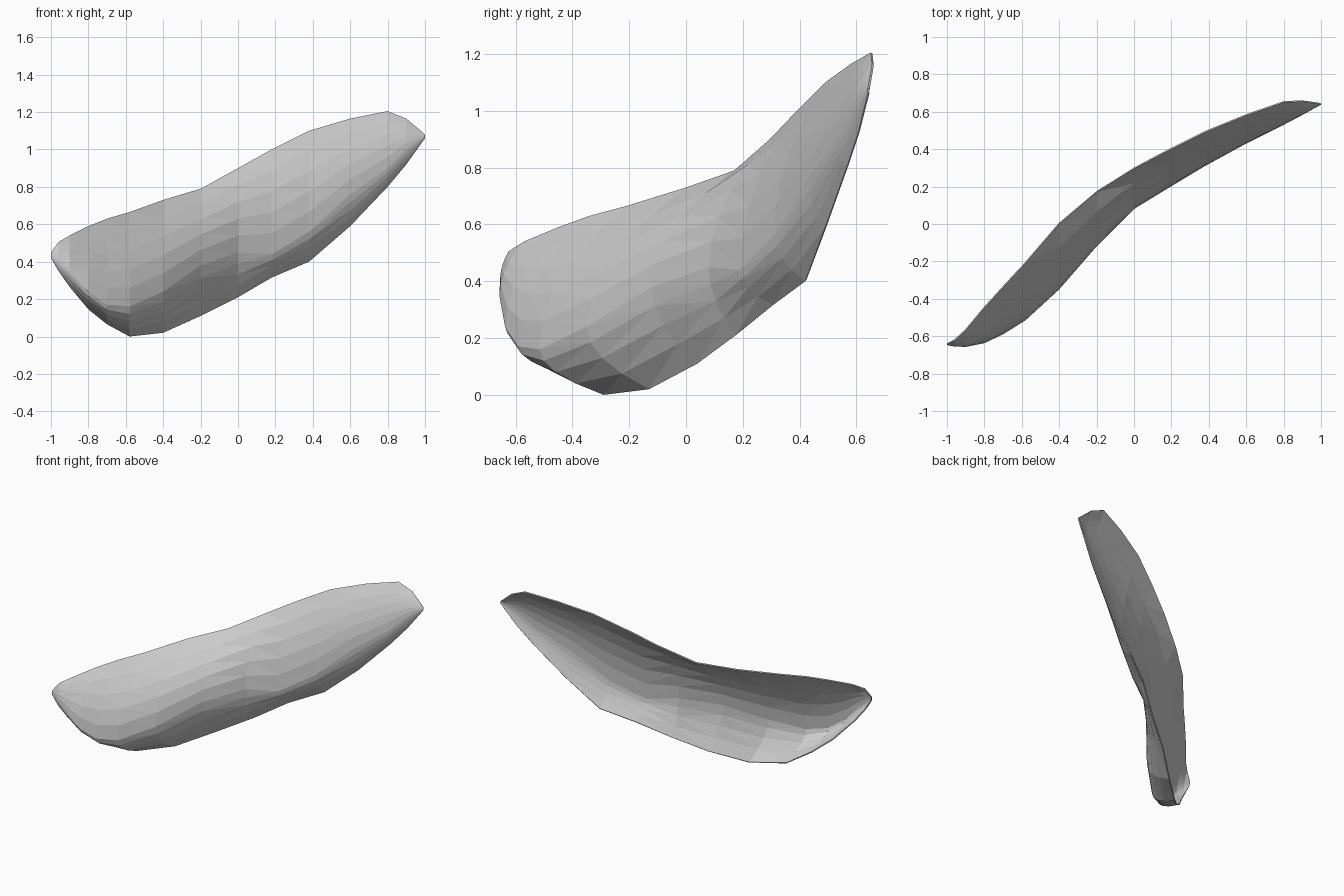
import bpy, bmesh

if "Cube" in bpy.data.objects:
    bpy.data.objects.remove(bpy.data.objects["Cube"])

# Stations along the shell: x, lower rim (y, z), belly (y, z), upper rim (y, z)
STATIONS = [
    (-1.0, -.645, .42, -.647, .43, -.645, .45),
    (-.96, -.635, .35, -.655, .40, -.625, .505),
    (-.90, -.60, .265, -.657, .35, -.57, .54),
    (-.80, -.50, .145, -.637, .24, -.45, .59),
    (-.70, -.41, .065, -.59, .17, -.34, .63),
    (-.58, -.29, .0, -.515, .16, -.21, .665),
    (-.40, -.13, .02, -.35, .24, .0, .73),
    (-.20, .04, .11, -.12, .38, .17, .79),
    (.0, .175, .21, .08, .45, .295, .90),
    (.18, .305, .315, .19, .44, .39, 1.0),
    (.38, .42, .40, .31, .56, .49, 1.10),
    (.60, .49, .59, .43, .76, .58, 1.165),
    (.80, .565, .80, .53, .90, .65, 1.205),
    (.90, .605, .92, .583, 1.0, .655, 1.165),
    (1.0, .64, 1.06, .638, 1.07, .64, 1.08),
]
LOW, HIGH = 4, 5  # facet rows below and above the belly


def section(x, by, bz, my, mz, ty, tz):
    """Parabolic bow from the lower rim through the belly to the upper rim."""
    pts = []
    for i in range(-LOW, HIGH + 1):
        s = abs(i) / (LOW if i < 0 else HIGH)
        ey, ez = (by, bz) if i < 0 else (ty, tz)
        pts.append((x, my + (ey - my) * s * s, mz + (ez - mz) * s))
    return pts


# Curved shell surface, outer side facing the front
bm = bmesh.new()
rows = [[bm.verts.new(p) for p in section(*st)] for st in STATIONS]
for a, b in zip(rows, rows[1:]):
    for j in range(len(a) - 1):
        bm.faces.new((a[j], b[j], b[j + 1], a[j + 1]))
bmesh.ops.triangulate(bm, faces=bm.faces[:])
mesh = bpy.data.meshes.new("curved_shell")
bm.to_mesh(mesh)
bm.free()
shell = bpy.data.objects.new("curved_shell", mesh)
bpy.context.collection.objects.link(shell)

# Thin wall, grown towards the hollow side
wall = shell.modifiers.new("wall", 'SOLIDIFY')
wall.thickness = 0.008
wall.offset = -1

# Plain grey colour
grey = bpy.data.materials.new("light_grey")
grey.diffuse_color = (.6, .6, .6, 1)
grey.use_nodes = True
grey.node_tree.nodes["Principled BSDF"].inputs["Base Color"].default_value = grey.diffuse_color
mesh.materials.append(grey)
